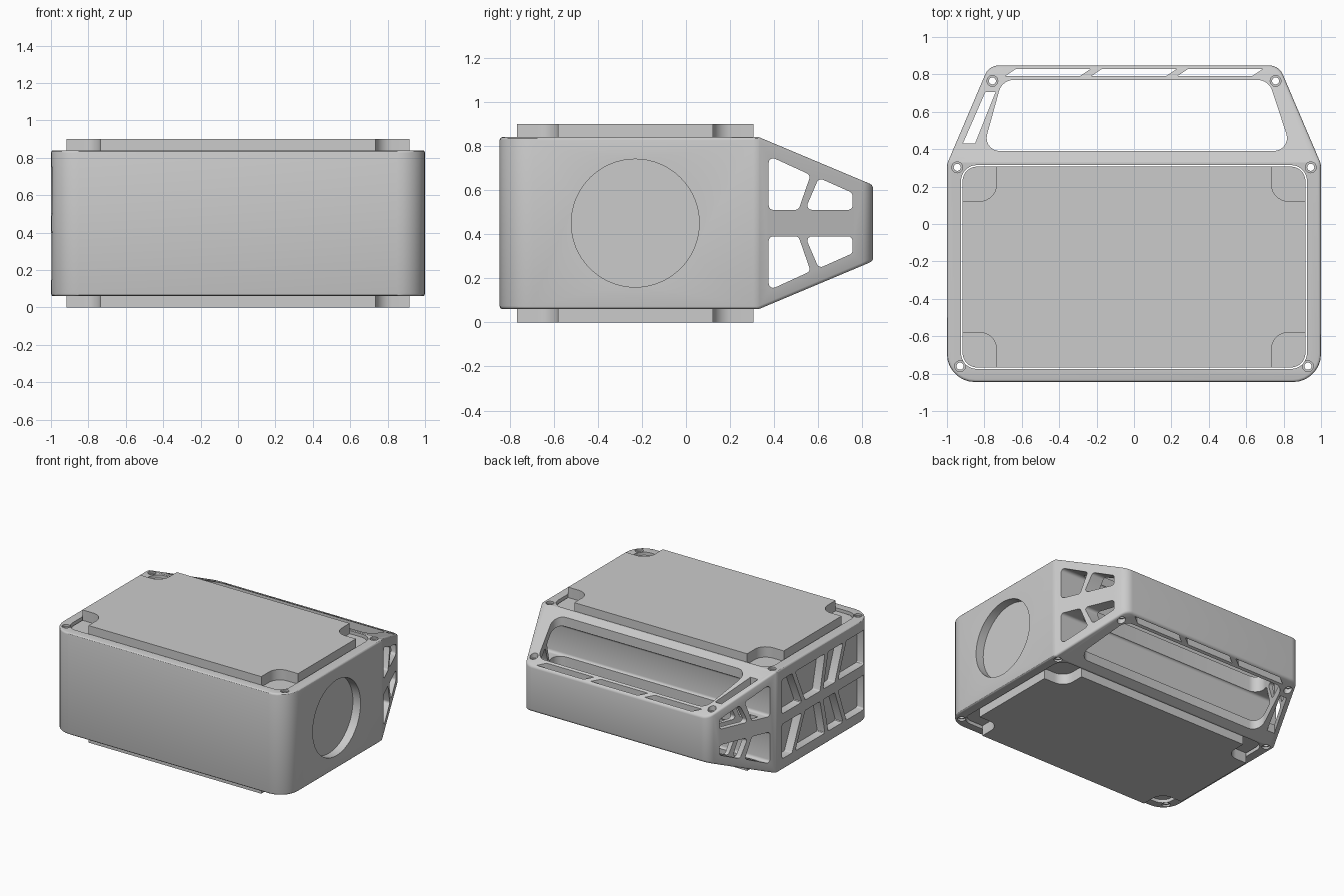
import bpy, bmesh, math
from mathutils import Vector

if "Cube" in bpy.data.objects:
    bpy.data.objects.remove(bpy.data.objects["Cube"], do_unlink=True)

MID = 0.45        # height of the horizontal symmetry plane
HALF = 0.39       # half height of the case
TAPER_Y = 0.33    # where the handle starts to taper
SLOPE = 0.42

grey = bpy.data.materials.new("light_grey")
grey.use_nodes = True
grey.diffuse_color = (0.6, 0.6, 0.6, 1)
grey.node_tree.nodes["Principled BSDF"].inputs["Base Color"].default_value = (0.6, 0.6, 0.6, 1)


def rounded(points, radii, steps=7):
    """Polygon with each corner replaced by a tangent arc."""
    if not isinstance(radii, (list, tuple)):
        radii = [radii] * len(points)
    out = []
    for i, r in enumerate(radii):
        p = Vector(points[i])
        a = (Vector(points[i - 1]) - p).normalized()
        b = (Vector(points[(i + 1) % len(points)]) - p).normalized()
        if r == 0:
            out.append(p)
            continue
        half = a.angle(b) / 2
        reach = r / math.tan(half)
        centre = p + (a + b).normalized() * (r / math.sin(half))
        start, end = p + a * reach - centre, p + b * reach - centre
        sweep = start.angle(end)
        for k in range(steps + 1):
            t = k / steps
            out.append(centre + (start * math.sin((1 - t) * sweep)
                                 + end * math.sin(t * sweep)) / math.sin(sweep))
    return out


def inset(points, d):
    """Move a counter-clockwise outline inwards by d, with mitred corners."""
    out = []
    for i, p in enumerate(points):
        e1 = (p - points[i - 1]).normalized()
        e2 = (points[(i + 1) % len(points)] - p).normalized()
        n1, n2 = Vector((-e1.y, e1.x)), Vector((-e2.y, e2.x))
        out.append(p + (n1 + n2) * d / (1 + n1.dot(n2)))
    return out


def circle(x, y, r, n=24):
    return [(x + r * math.cos(2 * math.pi * k / n),
             y + r * math.sin(2 * math.pi * k / n)) for k in range(n)]


def finish(name, bm):
    bmesh.ops.recalc_face_normals(bm, faces=bm.faces[:])
    mesh = bpy.data.meshes.new(name)
    bm.to_mesh(mesh)
    bm.free()
    mesh.materials.append(grey)
    obj = bpy.data.objects.new(name, mesh)
    bpy.context.collection.objects.link(obj)
    return obj


def loft(rings):
    """Closed solid through matching rings of 3D points."""
    bm = bmesh.new()
    loops = [[bm.verts.new(p) for p in ring] for ring in rings]
    bm.faces.new(loops[0])
    bm.faces.new(loops[-1])
    n = len(loops[0])
    for low, high in zip(loops, loops[1:]):
        for i in range(n):
            j = (i + 1) % n
            bm.faces.new((low[i], low[j], high[j], high[i]))
    return bm


def prism(name, outline, axis, lo, hi):
    """Extrude a 2D outline along z (outline in x,y) or x (outline in y,z)."""
    place = (lambda p, t: (p[0], p[1], t)) if axis == "z" else (lambda p, t: (t, p[0], p[1]))
    return finish(name, loft([[place(p, t) for p in outline] for t in (lo, hi)]))


def activate(obj):
    bpy.ops.object.select_all(action="DESELECT")
    obj.select_set(True)
    bpy.context.view_layer.objects.active = obj


def cut(obj, outline, axis, lo, hi):
    cutter = prism("cutter", outline, axis, lo, hi)
    cutter.hide_render = True
    activate(obj)
    mod = obj.modifiers.new("cut", "BOOLEAN")
    mod.object, mod.operation, mod.solver = cutter, "DIFFERENCE", "EXACT"
    bpy.ops.object.modifier_apply(modifier=mod.name)
    bpy.data.objects.remove(cutter, do_unlink=True)


def flip(points):
    return [(y, 2 * MID - z) for y, z in points]


# Case shell with rounded rims; the handle part is sheared towards the middle
side = [(1, -0.845), (1, 0.32), (0.775, 0.848)]
radii = [0.15, 0.08, 0.08]
outline = rounded(side + [(-x, y) for x, y in reversed(side)], radii + radii[::-1])
r = 0.014
rim = [(r * (1 - math.sin(a)), HALF - r * (1 - math.cos(a)))
       for a in (math.pi / 2 * k / 3 for k in range(3, -1, -1))]
levels = [(d, -h) for d, h in reversed(rim)] + rim
shell = loft([[(p.x, p.y, MID + h) for p in inset(outline, d)] for d, h in levels])
bmesh.ops.bisect_plane(shell, geom=shell.verts[:] + shell.edges[:] + shell.faces[:],
                       plane_co=(0, TAPER_Y, 0), plane_no=(0, 1, 0), dist=1e-5)
for v in shell.verts:
    drop = max(0, v.co.y - TAPER_Y) * SLOPE
    v.co.z += -drop if v.co.z > MID else drop
case = finish("case_shell", shell)

# Opening for the inner block, and the hand opening
cut(case, rounded([(-0.925, -0.775), (0.925, -0.775), (0.925, 0.315), (-0.925, 0.315)], 0.085),
    "z", -0.1, 1)
cut(case, rounded([(-0.81, 0.39), (0.845, 0.39), (0.72, 0.77), (-0.705, 0.77)],
                  [0.07, 0.07, 0.08, 0.08]), "z", -0.1, 1)

# Windows through both handle arms, mirrored above and below
for window in ([(0.375, 0.51), (0.51, 0.51), (0.565, 0.668), (0.375, 0.755)],
               [(0.54, 0.51), (0.755, 0.51), (0.755, 0.587), (0.602, 0.655)]):
    for pts in (window, flip(window)):
        cut(case, rounded(pts, 0.02, 4), "x", -1.2, 1.2)

# Slanted slots along the handle bar and in one arm
for x in (-0.69, -0.23, 0.23):
    cut(case, [(x, 0.79), (x + 0.4, 0.79), (x + 0.46, 0.83), (x + 0.06, 0.83)], "z", -0.1, 1)
cut(case, [(-0.915, 0.43), (-0.85, 0.43), (-0.74, 0.705), (-0.795, 0.705)], "z", -0.1, 1)

# Ribbed pockets on one side wall; each rib is (y at top, y at bottom)
ribs = [(0.28, 0.28), (0.12, 0.0), (-0.28, -0.22), (-0.5, -0.4), (-0.76, -0.76)]
gap = 0.02
for (t0, b0), (t1, b1) in zip(ribs, ribs[1:]):
    cell = [(t0 - gap, 0.755), (b0 - gap, 0.49), (b1 + gap, 0.49), (t1 + gap, 0.755)]
    for pts in (cell, flip(cell)):
        cut(case, rounded(pts, 0.012, 3), "x", -1.1, -0.935)

# Round recess on the opposite side wall
cut(case, circle(-0.23, MID, 0.29, 64), "x", 0.935, 1.1)

# Screw holes with counterbores on both faces
for x, y, top in ((0.945, 0.303, 0.825), (0.93, -0.76, 0.825), (0.757, 0.765, 0.63)):
    for sx in (-1, 1):
        cut(case, circle(sx * x, y, 0.019), "z", -0.1, 1)
        cut(case, circle(sx * x, y, 0.029), "z", top, 1)
        cut(case, circle(sx * x, y, 0.029), "z", -0.1, 2 * MID - top)

# Inner block standing proud on top and bottom, with notched corners
block = prism("inner_block", rounded([(-0.917, -0.767), (0.917, -0.767), (0.917, 0.307), (-0.917, 0.307)],
                                     0.078), "z", 0, 0.9)
for sx in (-1, 1):
    for y_in, y_out in ((-0.58, -1), (0.122, 0.6)):
        notch = [(sx * 0.735, y_in), (sx * 1.2, y_in), (sx * 1.2, y_out), (sx * 0.735, y_out)]
        notch = rounded(notch, [0.09, 0, 0, 0])
        cut(block, notch, "z", 0.82, 1)
        cut(block, notch, "z", -0.1, 0.08)

for obj in (case, block):
    activate(obj)
    bpy.ops.object.shade_smooth_by_angle(angle=math.radians(30))
